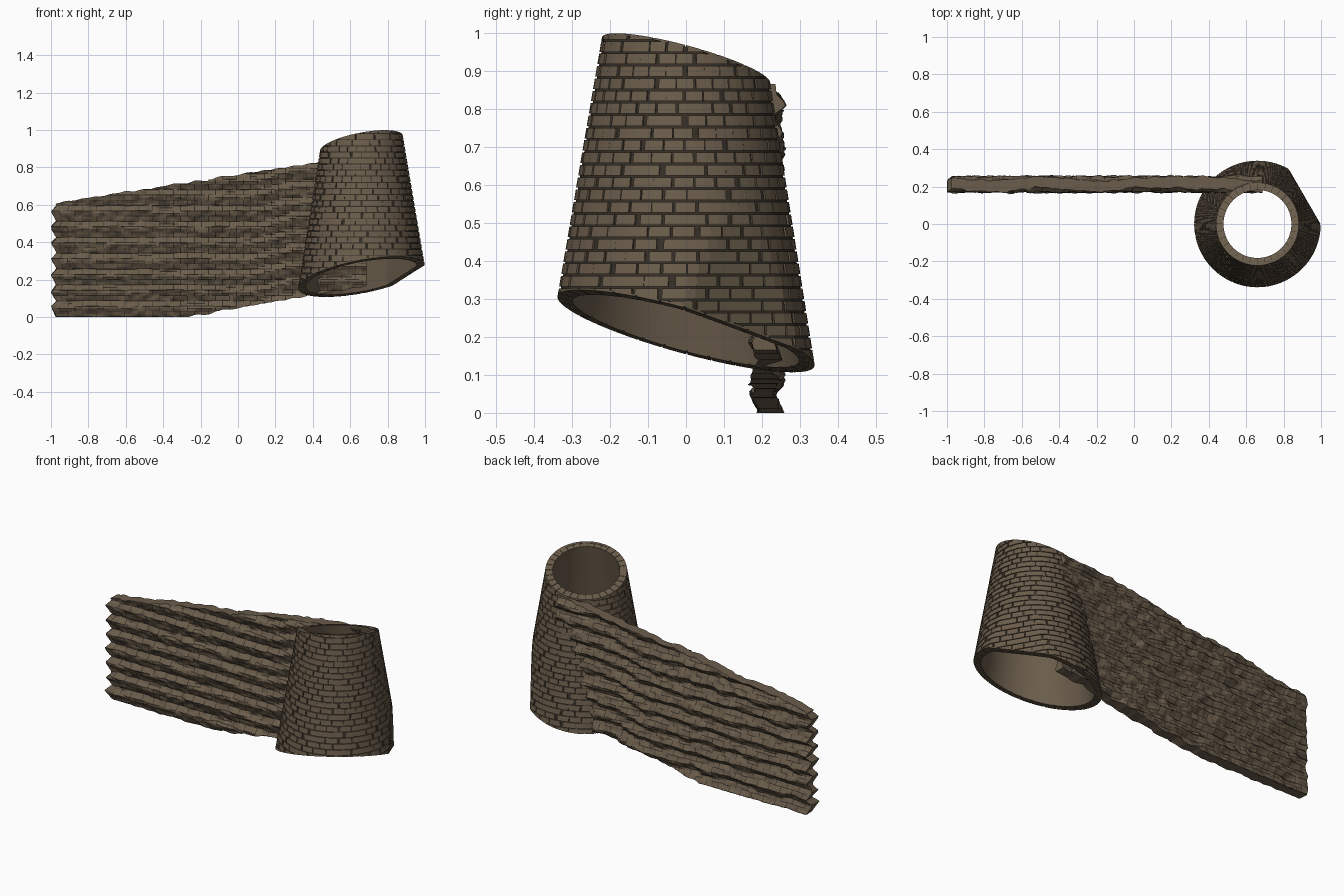
import bpy, bmesh, math, random
from mathutils import Vector, noise

if "Cube" in bpy.data.objects:
    bpy.data.objects.remove(bpy.data.objects["Cube"])

random.seed(4)


def mat(name, col):
    m = bpy.data.materials.new(name)
    m.diffuse_color = (*col, 1)
    m.use_nodes = True
    m.node_tree.nodes["Principled BSDF"].inputs["Base Color"].default_value = m.diffuse_color
    return m


STONE = mat("stone", (0.145, 0.108, 0.070))
MORTAR = mat("mortar", (0.035, 0.027, 0.019))


def finish(bm, name):
    bmesh.ops.recalc_face_normals(bm, faces=bm.faces)
    me = bpy.data.meshes.new(name)
    bm.to_mesh(me)
    bm.free()
    me.materials.append(STONE)
    me.materials.append(MORTAR)
    ob = bpy.data.objects.new(name, me)
    bpy.context.collection.objects.link(ob)
    return ob


# ---- tower: upright cone frustum whose heights are sheared to a tilted plane
CX, ZC, H, R0, R1 = 0.66, 0.218, 0.707, 0.338, 0.222
K = (R0 - R1) / H
FLAT = Vector((math.cos(math.pi / 6), 0.5))     # direction of the flat facet


def slope(a):
    return 0.18 * math.cos(a) - 0.265 * math.sin(a)


def place(a, r, z, inset=0.0):
    """Point on the tower, flattened against the facet plane."""
    p = Vector((math.cos(a), math.sin(a))) * r
    over = p.dot(FLAT) - (0.292 - inset)
    if over > 0:
        p -= FLAT * over
    return (CX + p.x, p.y, z)


def level(a, t, inset=0.0):
    r = R0 + (R1 - R0) * t - inset
    return place(a, r, ZC + H * t + slope(a) * r, inset)


def box(bm, low, high):
    """Block from two matching four-corner loops."""
    v = [bm.verts.new(p) for p in low + high]
    for f in ((0, 1, 2, 3), (7, 6, 5, 4), (0, 4, 5, 1), (1, 5, 6, 2), (2, 6, 7, 3), (3, 7, 4, 0)):
        bm.faces.new([v[i] for i in f])


# tower shell
bm = bmesh.new()
N = 72
rings = []
profile = [(i / 16, 0.005) for i in range(17)] + [(i / 16, 0.04) for i in range(16, -1, -1)]
for t, inset in profile:
    rings.append([bm.verts.new(level(2 * math.pi * i / N, t, inset)) for i in range(N)])
for j in range(len(rings)):
    a, b = rings[j], rings[(j + 1) % len(rings)]
    for i in range(N):
        f = bm.faces.new((a[i], a[(i + 1) % N], b[(i + 1) % N], b[i]))
        f.material_index = 1 if j < 17 else 0
        f.smooth = 16 < j < len(rings) - 1
finish(bm, "tower_shell")

# tower bricks in level courses, trimmed to the slanted ends
bm = bmesh.new()
ROW, PER, GAP = 0.0325, 30, 0.005
for row in range(28):
    z0 = 0.105 + row * ROW
    for k in range(PER):
        a0 = 2 * math.pi * (k + 0.5 * (row % 2) + random.uniform(-.12, .12)) / PER
        a1 = a0 + 2 * math.pi / PER * random.uniform(0.93, 1.0) - 0.012
        am = (a0 + a1) / 2
        for b0, b1 in ((a0, am), (am, a1)):
            ends = {}
            for a in (b0, b1):
                s = slope(a)
                lo, hi = ZC + s * R0, ZC + H + s * R1
                ends[a] = [min(max(z, lo), hi) for z in (z0, z0 + ROW - GAP)]
            if min(e[1] - e[0] for e in ends.values()) < 0.0005:
                if max(e[1] - e[0] for e in ends.values()) < 0.002:
                    continue

            def pt(a, i, d):
                z = ends[a][i]
                r = (R0 - K * (z - ZC)) / (1 - K * slope(a))
                return place(a, r - d, z, d)
            box(bm, [pt(b0, 0, 0), pt(b1, 0, 0), pt(b1, 0, .015), pt(b0, 0, .015)],
                [pt(b0, 1, 0), pt(b1, 1, 0), pt(b1, 1, .015), pt(b0, 1, .015)])
finish(bm, "tower_bricks")

# capping stones on the top and bottom rims
bm = bmesh.new()
for t, dt in ((1, 0.004), (0, -0.004)):
    n = 32
    for k in range(n):
        a0, a1 = 2 * math.pi * k / n, 2 * math.pi * (k + .93) / n
        am = (a0 + a1) / 2
        for b0, b1 in ((a0, am), (am, a1)):
            loops = [[level(b0, u, 0), level(b1, u, 0), level(b1, u, .04), level(b0, u, .04)]
                     for u in (t - dt, t + dt)]
            box(bm, *loops)
finish(bm, "tower_rims")

# ---- wall: rugged ribbed slab running into the tower
X0, X1, YC, HALF = -0.985, 0.70, 0.212, 0.030
HB, WAVE, HT = 0.0375, 0.085, 0.0283


def wall_bottom(x):
    return 0.0 if x < -0.27 else 0.175 * (x + 0.27)


def wall_top(x):
    return 0.605 + 0.155 * (x + 1)


def zigzag(u):
    """Saw-like ledge profile from -1 to 1."""
    u %= 1.0
    return 2 * u / 0.62 - 1 if u < 0.62 else 1 - 2 * (u - 0.62) / 0.38


def lift(x):
    s = min(max((x - 0.08) / 0.25, 0), 1)
    return 0.05 * s * s * (3 - 2 * s)


def marks(start, stop, step, joint):
    """Grid lines: a thin joint, then two halves of the stone."""
    out, i = [], 0
    while start + i * step < stop:
        b = start + i * step
        out += [(b, i, True), (b + joint, i, False), (b + (step + joint) / 2, i, False)]
        i += 1
    return out


cols = marks(X0, X1, HB, 0.004)
rows = marks(0.0, 0.86, HT, 0.004)


def wall_point(x, zr, side):
    n1 = noise.noise(Vector((x * 9, zr * 12, side * 0.4)))
    n2 = noise.noise(Vector((x * 24 + 7, zr * 30, side * 3.0)))
    w = zigzag((zr - lift(x) + 0.014 * n1) / WAVE)
    y = YC + side * HALF - 0.013 * w + 0.010 * n1 + 0.010 * n2
    zt, zb = wall_top(x), wall_bottom(x)
    z = min(max(zr, zb), zt)
    if z == zt or (z == zb and zb > 0):
        z += 0.012 * noise.noise(Vector((x * 16, 3.1, 0.2)))
    fade = max(0, 1 - (x - X0) / 0.12)
    return (x - fade * 0.015 * w, y, max(z, 0))


bm = bmesh.new()
faces_of = {}
for side in (-1, 1):
    grid = []
    for x, _, _ in cols:
        lo, hi = wall_bottom(x), wall_top(x)
        grid.append([bm.verts.new(wall_point(x, min(max(z, lo), hi), side)) for z, _, _ in rows])
    faces_of[side] = grid
    for i in range(len(cols) - 1):
        for j in range(len(rows) - 1):
            xa = cols[i][0]
            if rows[j + 1][0] <= wall_bottom(xa) or rows[j][0] >= wall_top(cols[i + 1][0]):
                continue
            f = bm.faces.new((grid[i][j], grid[i + 1][j], grid[i + 1][j + 1], grid[i][j + 1]))
            course = rows[j][1]
            vertical = cols[i][2] and (cols[i][1] + course) % 2 == 0
            if vertical or (rows[j][2] and noise.noise(Vector((xa * 14, course * 5.3, side))) > -0.05):
                f.material_index = 1
# close the top, the underside and both ends
A, B = faces_of[-1], faces_of[1]
for j in (0, len(rows) - 1):
    for i in range(len(cols) - 1):
        bm.faces.new((A[i][j], A[i + 1][j], B[i + 1][j], B[i][j]))
for i in (0, len(cols) - 1):
    for j in range(len(rows) - 1):
        bm.faces.new((A[i][j], A[i][j + 1], B[i][j + 1], B[i][j]))
bmesh.ops.remove_doubles(bm, verts=bm.verts, dist=0.0004)
finish(bm, "wall")
